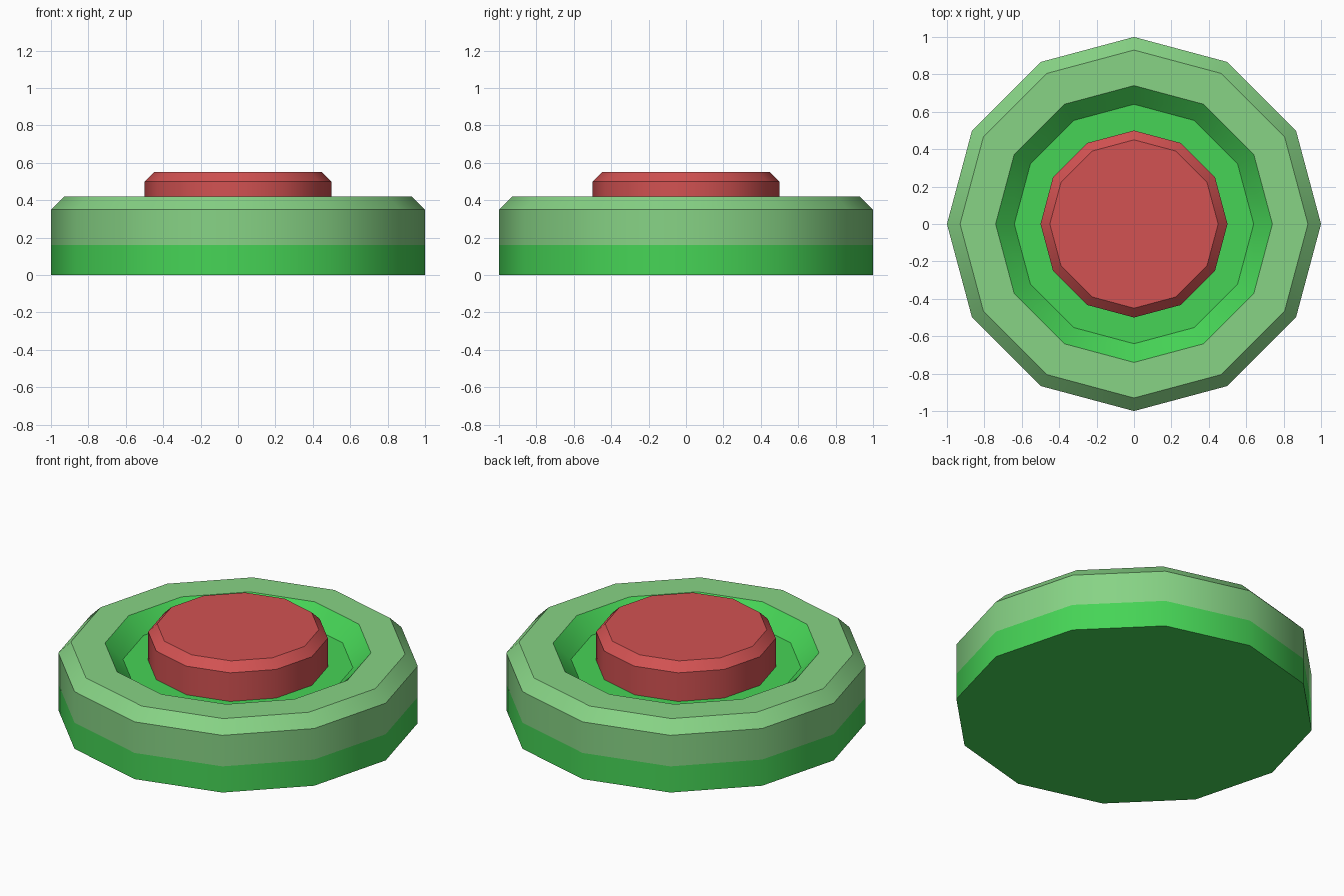
import bpy, bmesh, math

if "Cube" in bpy.data.objects:
    bpy.data.objects.remove(bpy.data.objects["Cube"])

SIDES = 12


def srgb(r, g, b):
    def lin(c):
        c /= 255
        return c / 12.92 if c <= 0.04045 else ((c + 0.055) / 1.055) ** 2.4
    return (lin(r), lin(g), lin(b), 1.0)


def material(name, rgb):
    m = bpy.data.materials.new(name)
    m.diffuse_color = srgb(*rgb)
    m.use_nodes = True
    m.node_tree.nodes["Principled BSDF"].inputs["Base Color"].default_value = m.diffuse_color
    return m


green = material("bright_green", (70, 212, 86))
pale = material("pale_green", (135, 211, 133))
red = material("red", (210, 82, 82))


def lathe(name, profile, bands, mats):
    """Turn a (radius, z) profile into a capped solid; bands = material of each step."""
    bm = bmesh.new()
    rings = []
    for r, z in profile:
        rings.append([bm.verts.new((r * math.cos(2 * math.pi * i / SIDES),
                                    r * math.sin(2 * math.pi * i / SIDES), z))
                      for i in range(SIDES)])
    for a, b, mat in zip(rings, rings[1:], bands):
        for i in range(SIDES):
            j = (i + 1) % SIDES
            bm.faces.new((a[i], a[j], b[j], b[i])).material_index = mat
    bm.faces.new(rings[0][::-1]).material_index = bands[0]
    bm.faces.new(rings[-1]).material_index = bands[-1]
    bmesh.ops.recalc_face_normals(bm, faces=bm.faces)
    me = bpy.data.meshes.new(name)
    bm.to_mesh(me)
    bm.free()
    for m in mats:
        me.materials.append(m)
    ob = bpy.data.objects.new(name, me)
    bpy.context.collection.objects.link(ob)
    bpy.ops.object.select_all(action='DESELECT')
    ob.select_set(True)
    bpy.context.view_layer.objects.active = ob
    bpy.ops.object.shade_smooth_by_angle(angle=math.radians(35))
    return ob


# Base: green foot, pale upper band and chamfered rim, green recess
lathe("base",
      [(1.0, 0.0), (1.0, 0.16), (1.0, 0.35), (0.93, 0.42),
       (0.74, 0.42), (0.64, 0.325)],
      [0, 1, 1, 1, 0], [green, pale])

# Button: chamfered red disc standing on the recess floor
lathe("button",
      [(0.5, 0.325), (0.5, 0.50), (0.45, 0.55)],
      [0, 0], [red])
